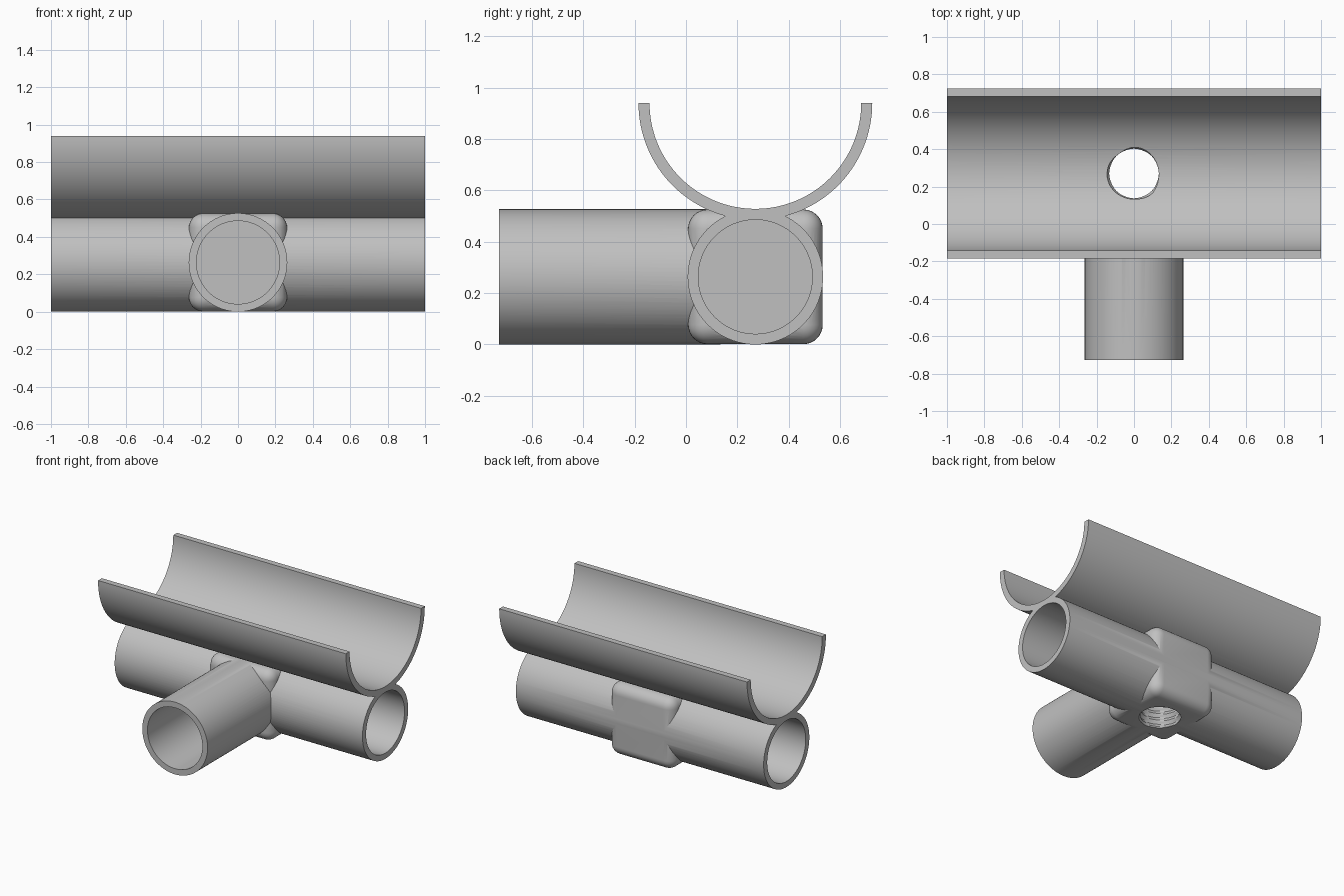
import bpy, bmesh, math
from mathutils import Matrix, Vector

if "Cube" in bpy.data.objects:
    bpy.data.objects.remove(bpy.data.objects["Cube"])

CENTER = Vector((0, 0.27, 0.2635))      # middle of the hub
PIPE_R, BORE_R = 0.2635, 0.222
HUB = 0.262                             # half size of the hub block
FRONT = -0.727                          # open end of the front pipe
RIM_Z, SADDLE_OUT, SADDLE_IN = 0.94, 0.455, 0.412

grey = bpy.data.materials.new("plain grey")
grey.use_nodes = True
grey.diffuse_color = (0.53, 0.53, 0.53, 1)
grey.node_tree.nodes["Principled BSDF"].inputs["Base Color"].default_value = grey.diffuse_color


def make_object(name, bm):
    bmesh.ops.recalc_face_normals(bm, faces=bm.faces)
    mesh = bpy.data.meshes.new(name)
    bm.to_mesh(mesh)
    bm.free()
    mesh.materials.append(grey)
    obj = bpy.data.objects.new(name, mesh)
    bpy.context.collection.objects.link(obj)
    return obj


def rod(name, start, end, radius):
    """Solid cylinder between two points."""
    start, end = Vector(start), Vector(end)
    axis = end - start
    turn = axis.to_track_quat('Z', 'Y').to_matrix().to_4x4()
    bm = bmesh.new()
    bmesh.ops.create_cone(bm, cap_ends=True, segments=96, radius1=radius, radius2=radius,
                          depth=axis.length, matrix=Matrix.Translation((start + end) / 2) @ turn)
    return make_object(name, bm)


def combine(target, other, operation):
    mod = target.modifiers.new(operation.lower(), 'BOOLEAN')
    mod.operation, mod.solver, mod.object = operation, 'EXACT', other
    bpy.ops.object.select_all(action='DESELECT')
    bpy.context.view_layer.objects.active = target
    target.select_set(True)
    bpy.ops.object.modifier_apply(modifier=mod.name)
    bpy.data.objects.remove(other)


def rounded_block():
    bm = bmesh.new()
    bmesh.ops.create_cube(bm, size=2 * HUB, matrix=Matrix.Translation(CENTER))
    bmesh.ops.bevel(bm, geom=bm.edges[:], offset=0.075, segments=8, profile=0.5, affect='EDGES')
    return make_object("hub_block", bm)


def trough():
    """Half ring swept along x."""
    steps = 64
    angles = [math.pi + math.pi * i / steps for i in range(steps + 1)]
    outline = [(SADDLE_OUT, a) for a in angles] + [(SADDLE_IN, a) for a in reversed(angles)]
    bm = bmesh.new()
    ends = [[bm.verts.new((x, CENTER.y + r * math.cos(a), RIM_Z + r * math.sin(a)))
             for r, a in outline] for x in (-1, 1)]
    for ring in ends:
        bm.faces.new(ring)
    for i in range(len(outline)):
        j = (i + 1) % len(outline)
        bm.faces.new((ends[0][i], ends[0][j], ends[1][j], ends[1][i]))
    return make_object("saddle", bm)


def thread_cutter(minor=0.131, major=0.146, pitch=0.05, segments=48):
    """Rod whose radius follows a helical zigzag."""
    bm = bmesh.new()
    rings = []
    z = -0.053
    while z < 0.62:
        ring = []
        for s in range(segments):
            turn = s / segments
            wave = abs(2 * ((z / pitch - turn) % 1) - 1)
            r = minor + (major - minor) * wave
            a = math.tau * turn
            ring.append(bm.verts.new((r * math.cos(a), CENTER.y + r * math.sin(a), z)))
        rings.append(ring)
        z += pitch / 8
    for low, high in zip(rings, rings[1:]):
        for s in range(segments):
            t = (s + 1) % segments
            bm.faces.new((low[s], low[t], high[t], high[s]))
    bm.faces.new(rings[0])
    bm.faces.new(rings[-1])
    return make_object("thread_cutter", bm)


y, z = CENTER.y, CENTER.z

# Pipes, hub and saddle fused into one body
body = rod("pipe_tee_with_saddle", (-1, y, z), (1, y, z), PIPE_R)
combine(body, rod("front_pipe", (0, FRONT, z), (0, y, z), PIPE_R), 'UNION')
combine(body, rounded_block(), 'UNION')
combine(body, trough(), 'UNION')

# Blind bores that stop at the hub
for side in (-1, 1):
    combine(body, rod("side_bore", (side * HUB, y, z), (side * 1.1, y, z), BORE_R), 'DIFFERENCE')
combine(body, rod("front_bore", (0, FRONT - 0.1, z), (0, y - HUB, z), BORE_R), 'DIFFERENCE')

# Threaded hole down through saddle and hub
combine(body, thread_cutter(), 'DIFFERENCE')

bpy.ops.object.select_all(action='DESELECT')
bpy.context.view_layer.objects.active = body
body.select_set(True)
bpy.ops.object.shade_smooth_by_angle(angle=math.radians(30))
